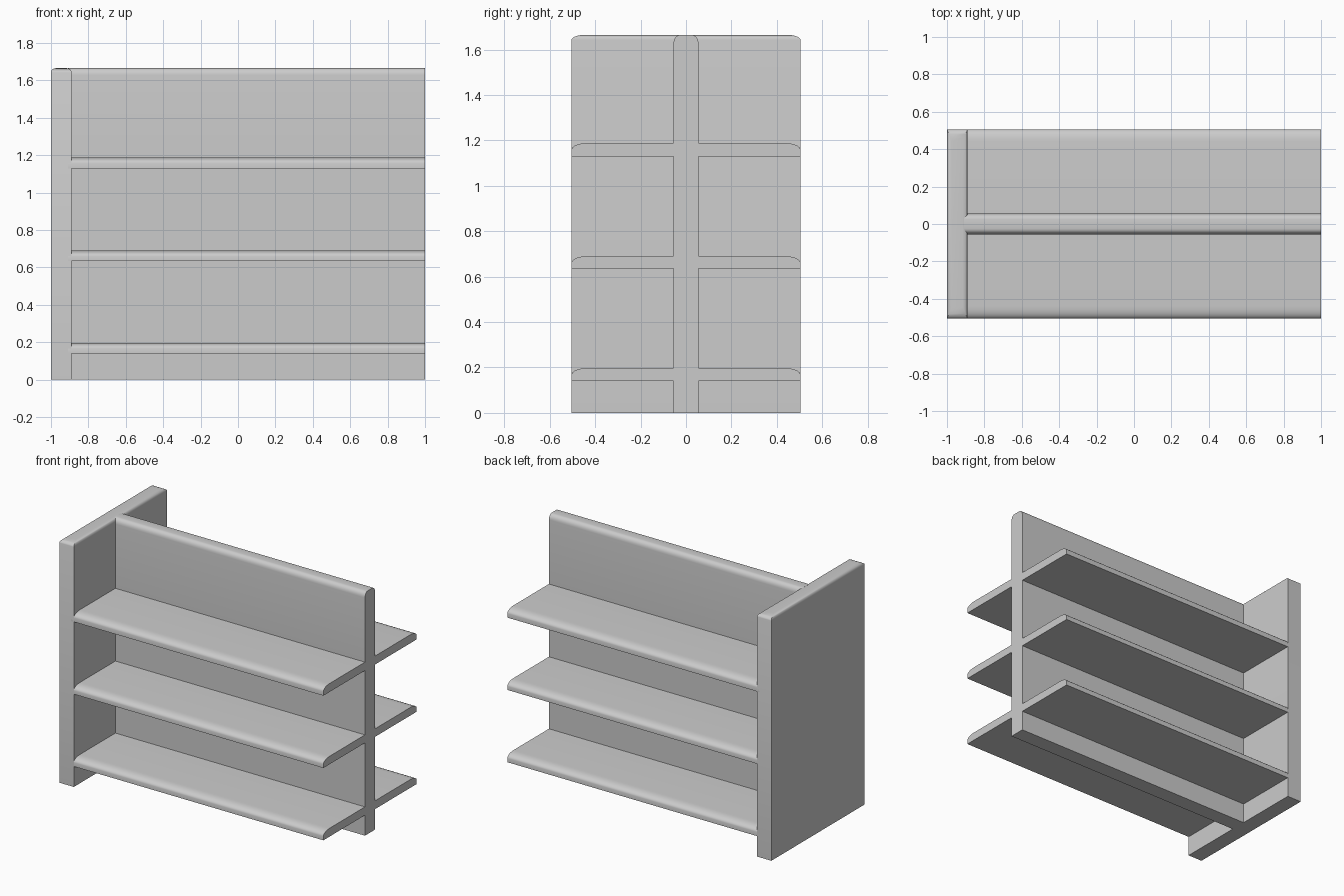
import bpy, bmesh
from math import sin, cos, pi

if "Cube" in bpy.data.objects:
    bpy.data.objects.remove(bpy.data.objects["Cube"])

TOP = 1.665          # overall height
HALF_D = 0.505       # half depth of shelves and end panel
HALF_T = 0.055       # half thickness of both upright panels
SHELVES = [(0.14, 0.197), (0.635, 0.69), (1.13, 1.188)]
STEPS = 5


def quarter(height, width):
    """(inset, rise) pairs for a rounded edge, from the side up to the top."""
    angles = [i * pi / 2 / STEPS for i in range(STEPS + 1)]
    return [(width * (1 - cos(a)), height * sin(a)) for a in angles]


def finish(name, bm):
    bmesh.ops.recalc_face_normals(bm, faces=bm.faces)
    mesh = bpy.data.meshes.new(name)
    bm.to_mesh(mesh)
    bm.free()
    obj = bpy.data.objects.new(name, mesh)
    bpy.context.collection.objects.link(obj)
    bpy.ops.object.select_all(action='DESELECT')
    obj.select_set(True)
    bpy.context.view_layer.objects.active = obj
    bpy.ops.object.shade_smooth_by_angle(angle=0.6)
    return obj


# Central panel with shelves on both sides: half outline in (y, z), mirrored
half = [(HALF_T, 0)]
for low, high in SHELVES:
    half += [(HALF_T, low), (HALF_D, low)]
    half += [(HALF_D - i, high - 0.03 + r) for i, r in quarter(0.03, 0.065)]
    half.append((HALF_T, high))
half += [(HALF_T - i, TOP - 0.037 + r) for i, r in quarter(0.037, 0.03)]
outline = half + [(-y, z) for y, z in reversed(half)]

bm = bmesh.new()
face = bm.faces.new([bm.verts.new((-0.91, y, z)) for y, z in outline])
ext = bmesh.ops.extrude_face_region(bm, geom=[face], use_keep_orig=True)
bmesh.ops.translate(bm, vec=(1.91, 0, 0),
                    verts=[v for v in ext['geom'] if isinstance(v, bmesh.types.BMVert)])
finish("divider_with_shelves", bm)

# End panel: stacked rectangles, drawn in towards the top for the rounded rim
levels = [(0, 0, 0)]
for (ix, r), (iy, _) in zip(quarter(0.023, 0.025), quarter(0.023, 0.06)):
    levels.append((ix, iy, TOP - 0.023 + r))

bm = bmesh.new()
rings = []
for ix, iy, z in levels:
    hx, hy = HALF_T - ix, HALF_D - iy
    rings.append([bm.verts.new((-0.945 + sx * hx, sy * hy, z))
                  for sx, sy in ((-1, -1), (1, -1), (1, 1), (-1, 1))])
for a, b in zip(rings, rings[1:]):
    for k in range(4):
        n = (k + 1) % 4
        bm.faces.new((a[k], a[n], b[n], b[k]))
bm.faces.new(rings[0])
bm.faces.new(rings[-1])
finish("end_panel", bm)
